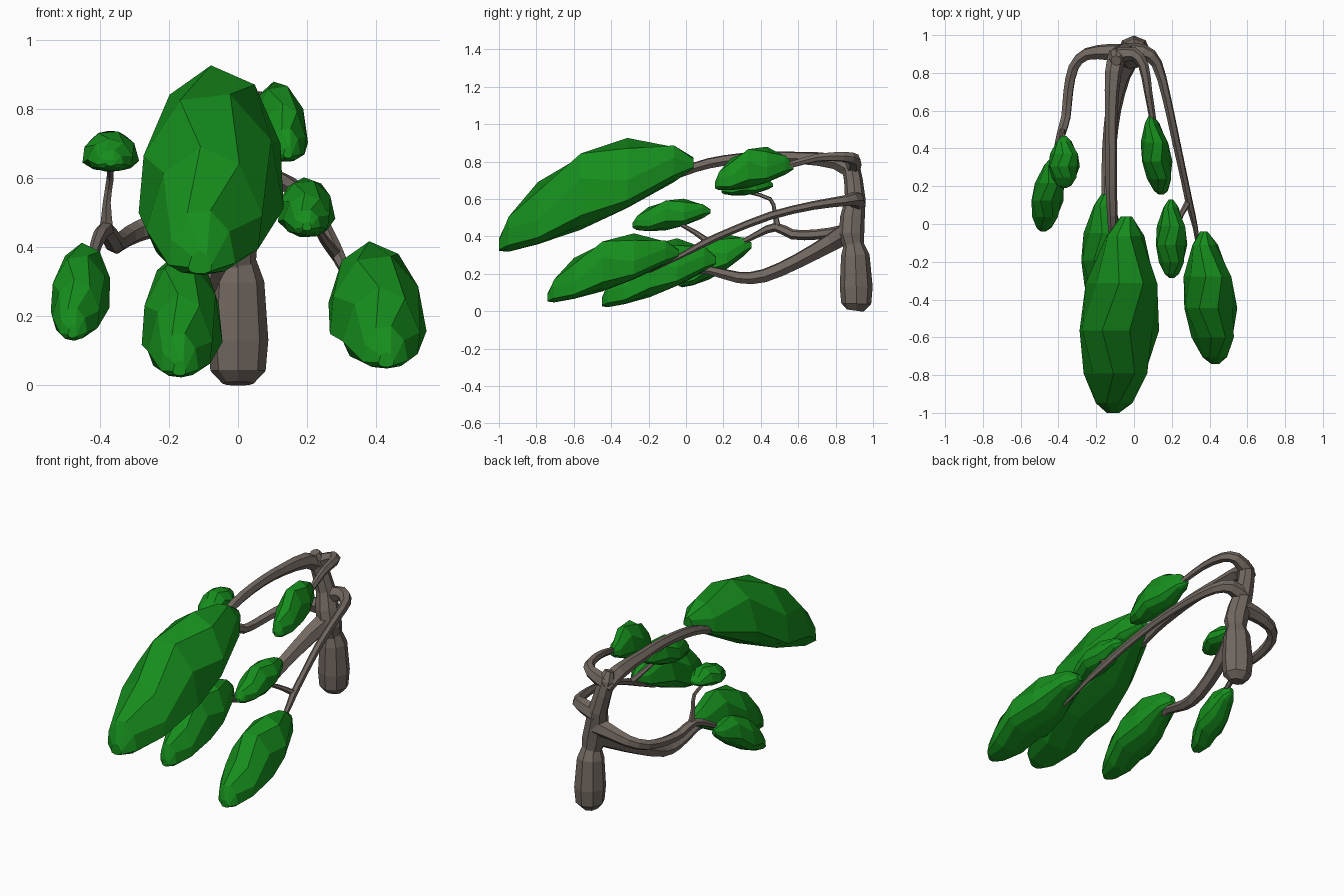
import bpy, bmesh, math
from mathutils import Vector

if "Cube" in bpy.data.objects:
    bpy.data.objects.remove(bpy.data.objects["Cube"])


def material(name, rgb):
    m = bpy.data.materials.new(name)
    m.diffuse_color = (*rgb, 1)
    m.use_nodes = True
    m.node_tree.nodes["Principled BSDF"].inputs["Base Color"].default_value = m.diffuse_color
    return m


BARK = material("bark", (0.17, 0.14, 0.12))
LEAF = material("leaves", (0.008, 0.27, 0.012))


def loft(name, rings, mat):
    """Skin a list of equal-length point rings and cap both ends."""
    bm = bmesh.new()
    vs = [[bm.verts.new(p) for p in r] for r in rings]
    n = len(vs[0])
    for a, b in zip(vs, vs[1:]):
        for i in range(n):
            j = (i + 1) % n
            bm.faces.new((a[i], a[j], b[j], b[i]))
    bm.faces.new(vs[0][::-1])
    bm.faces.new(vs[-1])
    bmesh.ops.recalc_face_normals(bm, faces=bm.faces)
    me = bpy.data.meshes.new(name)
    bm.to_mesh(me)
    bm.free()
    me.materials.append(mat)
    ob = bpy.data.objects.new(name, me)
    bpy.context.collection.objects.link(ob)
    return ob


def rounded(pts):
    """Insert one Catmull-Rom midpoint in every span."""
    vs = [Vector(p) for p in pts]
    out = []
    for i in range(len(vs) - 1):
        a, d = vs[max(i - 1, 0)], vs[min(i + 2, len(vs) - 1)]
        out += [vs[i], (9 * (vs[i] + vs[i + 1]) - a - d) / 16]
    return out + [vs[-1]]


def limb(name, pts, sides=6, smooth=True):
    """Tapered tube through (x, y, z, radius) points."""
    pts = rounded(pts) if smooth else pts
    ps = [Vector(p[:3]) for p in pts]
    rings, prev, side = [], None, None
    for i, p in enumerate(ps):
        t = (ps[min(i + 1, len(ps) - 1)] - ps[max(i - 1, 0)]).normalized()
        if prev is None:
            side = t.orthogonal().normalized()
        else:
            side = prev.rotation_difference(t) @ side
        prev = t
        other = t.cross(side)
        r = pts[i][3]
        rings.append([p + r * (math.cos(a) * side + math.sin(a) * other)
                      for a in (2 * math.pi * k / sides for k in range(sides))])
    return loft(name, rings, BARK)


# faceted clump profile: (position along axis, relative size)
PROFILE = [(0, .16), (.05, .46), (.2, .8), (.42, 1), (.66, .9), (.9, .48), (1, .14)]


def clump(name, front, back, half_w, up, down):
    """Sheared leaf clump, domed above and flatter below its axis."""
    a, b = Vector(front), Vector(back)
    rings = []
    for k, (t, s) in enumerate(PROFILE):
        c = a.lerp(b, t)
        ring = []
        for i in range(9):
            ang = 2 * math.pi * (i + 0.5 * (k % 2)) / 9 + 0.25
            h = math.sin(ang)
            ring.append(c + Vector((half_w * 1.02 * s * math.cos(ang), 0,
                                    s * h * (up if h > 0 else down))))
        rings.append(ring)
    return loft(name, rings, LEAF)


# trunk: swollen base, then a leaning upper stem
limb("trunk_base", [(0, .905, .003, .045), (0, .91, .04, .08), (0, .91, .13, .088),
                    (0, .905, .3, .076), (0, .895, .37, .05)], 8, False)
limb("trunk_stem", [(0, .9, .32, .05), (-.01, .885, .41, .068), (-.03, .89, .5, .066),
                    (-.05, .905, .6, .055), (-.075, .895, .7, .05),
                    (-.09, .88, .78, .048), (-.095, .865, .83, .028)], 8, False)

# branches
limb("top_branch", [(-.085, .9, .74, .05), (-.11, .8, .8, .044), (-.12, .6, .82, .034),
                    (-.12, .4, .825, .03), (-.12, .2, .805, .03), (-.115, .05, .77, .028),
                    (-.11, -.12, .7, .02)])
limb("upper_right_branch", [(-.08, .89, .77, .045), (0, .9, .81, .035), (.05, .84, .825, .028),
                            (.075, .7, .82, .022), (.1, .55, .78, .018), (.12, .4, .75, .012)])
limb("lower_right_branch", [(-.05, .91, .57, .05), (.05, .91, .6, .042), (.12, .85, .59, .03),
                            (.17, .68, .565, .024), (.22, .45, .51, .022),
                            (.27, .22, .42, .02), (.295, .1, .365, .02),
                            (.325, -.02, .3, .014), (.35, -.2, .21, .008)])
limb("lower_right_twig", [(.29, .12, .37, .018), (.25, .05, .42, .014), (.22, -.04, .47, .01)])
limb("bottom_branch", [(-.02, .89, .44, .064), (-.07, .78, .37, .052), (-.11, .6, .27, .042),
                       (-.13, .42, .19, .038), (-.14, .28, .18, .032),
                       (-.15, .12, .22, .024), (-.155, 0, .21, .015)])
limb("left_branch", [(-.03, .9, .5, .055), (-.13, .91, .49, .045), (-.25, .9, .46, .034),
                     (-.32, .83, .43, .03), (-.348, .7, .41, .028), (-.36, .57, .41, .027),
                     (-.385, .48, .45, .025), (-.41, .38, .41, .018), (-.43, .25, .34, .012)])
limb("left_twig", [(-.38, .49, .44, .022), (-.38, .475, .53, .012), (-.37, .45, .6, .011),
                   (-.37, .34, .635, .01)], 5)

# leaf clumps
clump("large_top_leaves", (-.11, -1, .335), (-.04, .04, .775), .21, .335, .085)
clump("lower_left_leaves", (-.17, -.45, .035), (-.155, .16, .26), .117, .23, .055)
clump("right_leaves", (.43, -.74, .06), (.37, -.04, .3), .14, .22, .055)
clump("small_right_leaves", (.2, -.285, .455), (.195, .13, .53), .083, .108, .055)
clump("upper_right_leaves", (.145, .155, .665), (.09, .575, .765), .08, .165, .05)
clump("small_left_leaves", (-.37, .19, .64), (-.37, .465, .67), .082, .085, .035)
clump("left_leaves", (-.48, -.04, .145), (-.43, .35, .345), .085, .15, .06)
